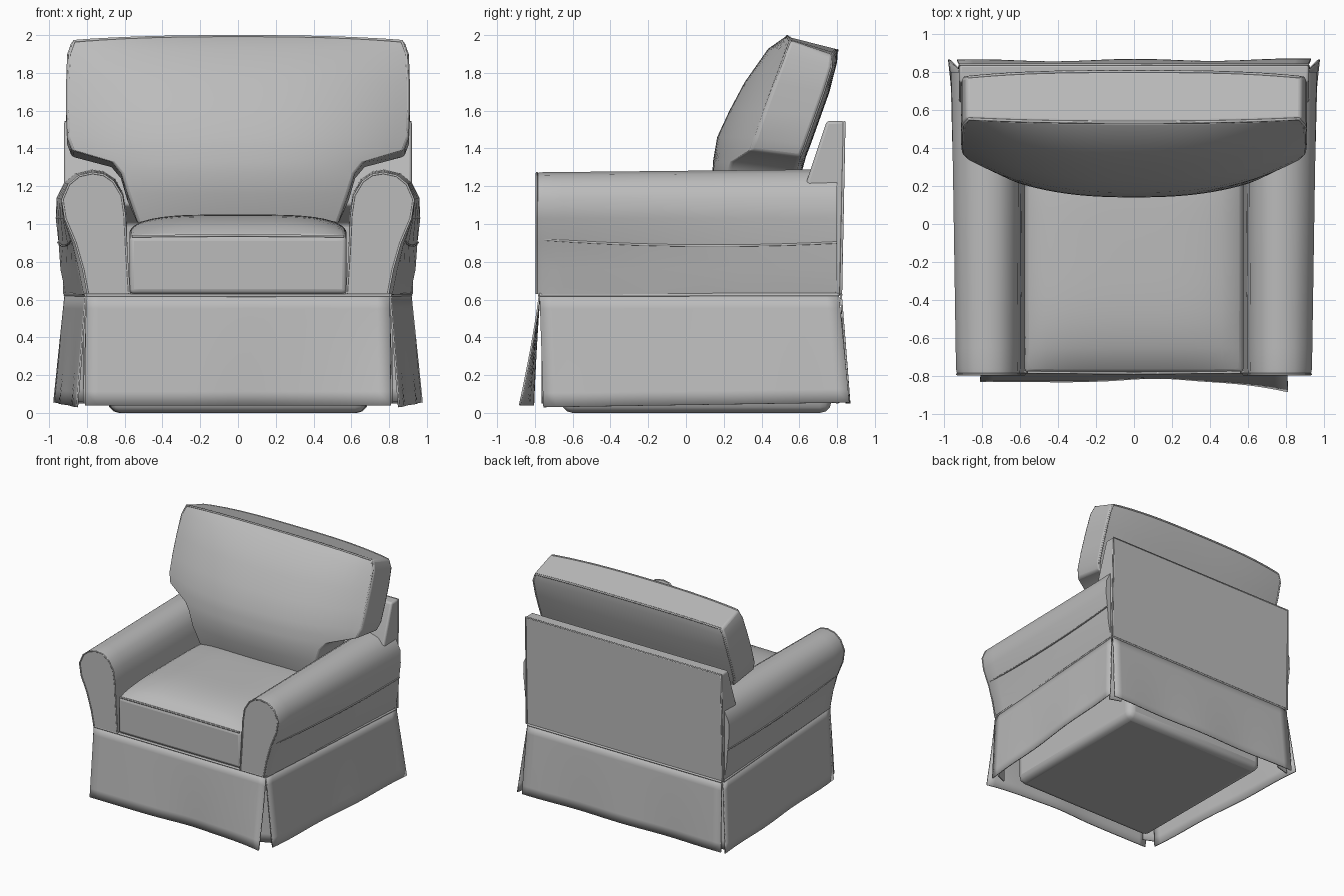
import bpy, bmesh, math
from mathutils import Vector

cube = bpy.data.objects.get("Cube")
if cube:
    bpy.data.objects.remove(cube, do_unlink=True)

fabric = bpy.data.materials.new("grey fabric")
fabric.use_nodes = True
GREY = (0.5, 0.5, 0.5, 1)
fabric.diffuse_color = GREY
fabric.node_tree.nodes["Principled BSDF"].inputs["Base Color"].default_value = GREY


def finish(name, bm, bevel=0, solid=0, angle=40):
    """Turn a bmesh into a smooth shaded object."""
    bmesh.ops.recalc_face_normals(bm, faces=bm.faces)
    mesh = bpy.data.meshes.new(name)
    bm.to_mesh(mesh)
    bm.free()
    mesh.materials.append(fabric)
    ob = bpy.data.objects.new(name, mesh)
    bpy.context.collection.objects.link(ob)
    if solid:
        m = ob.modifiers.new("thickness", "SOLIDIFY")
        m.thickness, m.offset = solid, 0
    if bevel:
        m = ob.modifiers.new("soft edges", "BEVEL")
        m.width, m.segments = bevel, 3
        m.limit_method, m.angle_limit = "ANGLE", math.radians(45)
    bpy.ops.object.select_all(action="DESELECT")
    ob.select_set(True)
    bpy.context.view_layer.objects.active = ob
    bpy.ops.object.shade_smooth_by_angle(angle=math.radians(angle))
    return ob


def loft(name, rings, closed=True, caps=True, **kw):
    """Skin a list of rings of points."""
    bm = bmesh.new()
    rows = [[bm.verts.new(p) for p in ring] for ring in rings]
    n = len(rows[0])
    for a, b in zip(rows, rows[1:]):
        for i in range(n if closed else n - 1):
            j = (i + 1) % n
            bm.faces.new((a[i], a[j], b[j], b[i]))
    if caps:
        bm.faces.new(rows[0])
        bm.faces.new(rows[-1])
    return finish(name, bm, **kw)


def box(name, x0, x1, y0, y1, z0, z1, bevel):
    """A block of half width x0 at the front and x1 at the back."""
    rings = [[(-x0, y0, z), (x0, y0, z), (x1, y1, z), (-x1, y1, z)] for z in (z0, z1)]
    return loft(name, rings, bevel=bevel, angle=50)


def pipe(name, pts, r=0.007):
    """Thin piping sewn along a seam."""
    cu = bpy.data.curves.new(name, "CURVE")
    cu.dimensions, cu.bevel_depth, cu.bevel_resolution = "3D", r, 1
    cu.use_fill_caps = True
    sp = cu.splines.new("POLY")
    sp.points.add(len(pts) - 1)
    for p, q in zip(sp.points, pts):
        p.co = (*q, 1)
    cu.materials.append(fabric)
    bpy.context.collection.objects.link(bpy.data.objects.new(name, cu))


# Base block and seat platform
box("base", 0.68, 0.69, -0.66, 0.77, 0, 0.6, 0.06)
box("platform", 0.79, 0.88, -0.765, 0.79, 0.57, 0.635, 0.02)

# Seat cushion with a crowned top
N = 20
bm = bmesh.new()
grid = []
for i in range(N + 1):
    u = 2 * i / N - 1
    row = []
    for j in range(N + 1):
        v = 2 * j / N - 1
        crown = 0.04 * (1 - v ** 4) + 0.075 * ((1 - u ** 4) * (1 - v ** 4)) ** 0.7
        row.append(bm.verts.new((0.575 * u, -0.12 + 0.665 * v, 0.935 + crown)))
    grid.append(row)
for i in range(N):
    for j in range(N):
        bm.faces.new((grid[i][j], grid[i + 1][j], grid[i + 1][j + 1], grid[i][j + 1]))
out = bmesh.ops.extrude_edge_only(bm, edges=[e for e in bm.edges if e.is_boundary])
for v in out["geom"]:
    if isinstance(v, bmesh.types.BMVert):
        v.co.z = 0.63
bmesh.ops.holes_fill(bm, edges=[e for e in bm.edges if e.is_boundary])
finish("seat_cushion", bm, bevel=0.025, angle=50)
pipe("seat_piping", [(-0.56, -0.78, 0.935), (0, -0.785, 0.94), (0.56, -0.78, 0.935)])

# Rolled arms: section at the back, and the narrower front panel, as x, z points
BODY = [(0.57, 0.62), (0.585, 0.85), (0.59, 1.05), (0.605, 1.16), (0.65, 1.24), (0.71, 1.28),
        (0.78, 1.29), (0.86, 1.27), (0.92, 1.22), (0.96, 1.14), (0.965, 1.03), (0.95, 0.9),
        (0.94, 0.76), (0.91, 0.62)]
FRONT = [(0.575, 0.63), (0.59, 0.85), (0.6, 1.05), (0.615, 1.15), (0.66, 1.225), (0.71, 1.26),
         (0.77, 1.27), (0.84, 1.255), (0.895, 1.21), (0.93, 1.13), (0.915, 1.03), (0.86, 0.9),
         (0.82, 0.76), (0.795, 0.63)]


def spread(y):
    """How far the section at y has widened from front panel to back."""
    return 0.2 + 0.8 * (y + 0.76) / 1.56 if y > -0.77 else 0


def section(s, y):
    t = spread(y)
    return [(s * (a[0] + (b[0] - a[0]) * t), y, a[1] + (b[1] - a[1]) * t) for a, b in zip(FRONT, BODY)]


for side, s in (("left", 1), ("right", -1)):
    rings = [section(s, y) for y in (-0.79, -0.76, -0.65, -0.2, 0.3, 0.8)]
    loft(side + "_arm", rings, angle=50)
    pipe(side + "_arm_front_piping", rings[0], 0.006)
    # Seam along the outside of the arm
    ys = [-0.75 + 0.155 * k for k in range(11)]
    pipe(side + "_arm_seam", [(s * (0.862 + 0.09 * spread(y)), y, 0.885 + 0.04 * (y - 0.15) ** 2)
                              for y in ys], 0.006)
    pipe(side + "_skirt_piping", [(s * 0.805, -0.775, 0.625), (s * 0.914, 0.81, 0.625)], 0.01)
pipe("front_skirt_piping", [(-0.805, -0.775, 0.622), (0.805, -0.775, 0.622)], 0.01)
pipe("back_skirt_piping", [(-0.91, 0.82, 0.625), (0.91, 0.82, 0.625)], 0.01)

# Back frame, a side profile drawn across the width
FRAME = [(0.79, 0.62), (0.82, 0.62), (0.84, 1.545), (0.745, 1.545), (0.64, 1.23), (0.62, 1.1), (0.78, 1.0)]
loft("back_frame", [[(x, y, z) for y, z in FRAME] for x in (-0.92, 0.92)], bevel=0.015)
pipe("back_frame_piping", [(-0.92, 0.82, 0.63), (-0.915, 0.838, 1.54),
                           (0.915, 0.838, 1.54), (0.92, 0.82, 0.63)])

# T shaped back cushion: half width, front y, bulge, front z, back y, back z
ROWS = [(0.53, 0.36, 0.16, 1.0, 0.5, 1.0), (0.585, 0.35, 0.2, 1.16, 0.54, 1.12),
        (0.62, 0.35, 0.21, 1.27, 0.57, 1.24), (0.67, 0.355, 0.212, 1.33, 0.59, 1.3),
        (0.88, 0.365, 0.212, 1.39, 0.605, 1.355), (0.905, 0.375, 0.21, 1.46, 0.63, 1.42),
        (0.91, 0.42, 0.19, 1.6, 0.68, 1.56), (0.91, 0.475, 0.165, 1.75, 0.73, 1.7),
        (0.905, 0.53, 0.095, 1.9, 0.77, 1.83), (0.88, 0.555, 0.02, 1.97, 0.775, 1.895)]
C = 24
xs = [2 * k / C - 1 for k in range(C + 1)]
rings = []
for w, yf, bulge, zf, yb, zb in ROWS:
    ring = []
    for u in xs:
        dome = 1 - abs(w * u / 0.92) ** 2.5
        ring.append((w * u, yf - bulge * dome, zf + 0.028 * dome * (zf > 1.8)))
    for u in reversed(xs):
        dome = 1 - abs(u) ** 3
        ring.append((w * u, yb + 0.03 * dome, zb + 0.028 * dome * (zb > 1.8)))
    rings.append(ring)
loft("back_cushion", rings, bevel=0.025, angle=50)
# Piping around the front and back seams of the cushion top and sides
centre = Vector((0, 0.55, 1.65))
for name, first, last in (("front", 0, C), ("back", C + 1, 2 * C + 1)):
    path = [r[first] for r in rings[4:]] + rings[-1][first + 1:last]
    path += [r[last] for r in reversed(rings[4:])]
    pipe("cushion_" + name + "_piping", [Vector(p).lerp(centre, 0.015) for p in path], 0.008)


def skirt(name, ta, tb, ba, bb, out, wave):
    """A hanging cloth panel from a top edge to a flared bottom edge."""
    ta, tb, ba, bb, out = map(Vector, (ta, tb, ba, bb, out))
    rings = []
    for k in range(9):
        t = k / 8
        rings.append([ta.lerp(tb, i / 24).lerp(ba.lerp(bb, i / 24), t)
                      + out * wave(i / 12 - 1) * t ** 1.5 for i in range(25)])
    loft(name, rings, closed=False, caps=False, solid=0.01)


# Skirt panels, with gentle folds at the hem and one kicked out corner
skirt("front_skirt", (-0.805, -0.775, 0.625), (0.805, -0.775, 0.625), (-0.81, -0.825, 0.04),
      (0.81, -0.835, 0.04), (0, 1, 0),
      lambda u: 0.022 * math.exp(-((u - 0.15) / 0.3) ** 2) - 0.045 * max(0, (u - 0.5) / 0.5) ** 2)
skirt("back_skirt", (-0.91, 0.82, 0.625), (0.91, 0.82, 0.625), (-0.93, 0.865, 0.05),
      (0.93, 0.87, 0.05), (0, 1, 0), lambda u: 0.006 * math.cos(7 * u) - 0.01)
for side, s in (("left", 1), ("right", -1)):
    skirt(side + "_skirt", (s * 0.805, -0.775, 0.625), (s * 0.914, 0.81, 0.625), (s * 0.85, -0.755, 0.03),
          (s * 0.975, 0.865, 0.055), (s, 0, 0), lambda u: 0.006 * math.sin(6 * u))
    # Pleats tucked behind the open corners
    skirt(side + "_front_pleat", (s * 0.72, -0.76, 0.625), (s * 0.8, -0.74, 0.625),
          (s * 0.73, -0.76, 0.05), (s * 0.82, -0.72, 0.05), (0, 1, 0), lambda u: 0)
    skirt(side + "_back_pleat", (s * 0.905, 0.77, 0.625), (s * 0.82, 0.79, 0.625),
          (s * 0.93, 0.8, 0.05), (s * 0.82, 0.82, 0.06), (0, 1, 0), lambda u: 0)
